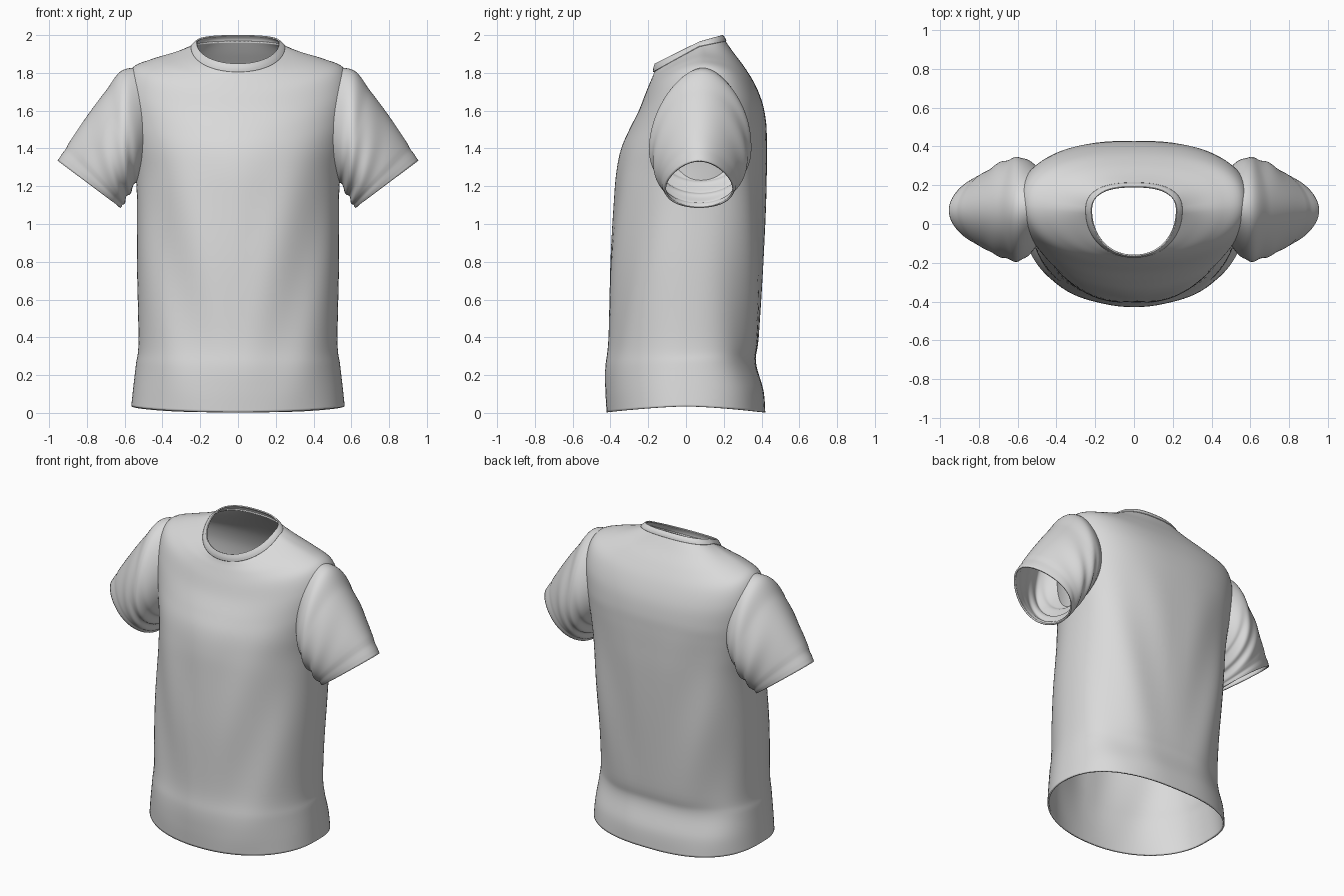
import bpy
from math import sin, cos, pi

if "Cube" in bpy.data.objects:
    bpy.data.objects.remove(bpy.data.objects["Cube"])

cloth = bpy.data.materials.new("grey cloth")
cloth.use_nodes = True
GREY = (0.7, 0.7, 0.7, 1)
cloth.diffuse_color = GREY
cloth.node_tree.nodes["Principled BSDF"].inputs["Base Color"].default_value = GREY


def smooth_rows(rows, steps):
    """Fill in rows between the key rows with a Catmull-Rom curve."""
    out = []
    last = len(rows) - 1
    for i in range(last):
        a, b, c, d = (rows[max(0, min(last, i + k))] for k in (-1, 0, 1, 2))
        for s in range(steps):
            u = s / steps
            out.append([q + u / 2 * (r - p + u * (2*p - 5*q + 4*r - t + u * (3*(q - r) + t - p)))
                        for p, q, r, t in zip(a, b, c, d)])
    return out + [list(rows[-1])]


def loft(name, rows, point, sides, thick, offset=-1, keep=None):
    """Skin closed rings, one per row, and give the cloth a thickness."""
    n = len(rows)
    verts = [point(row, 2 * pi * j / sides, i / (n - 1)) for i, row in enumerate(rows) for j in range(sides)]
    faces = []
    for i in range(n - 1):
        for j in range(sides):
            k = (j + 1) % sides
            f = (i*sides + j, i*sides + k, (i + 1)*sides + k, (i + 1)*sides + j)
            if keep is None or keep(verts[f[0]]):
                faces.append(f)
    mesh = bpy.data.meshes.new(name)
    mesh.from_pydata(verts, [], faces)
    mesh.materials.append(cloth)
    obj = bpy.data.objects.new(name, mesh)
    bpy.context.collection.objects.link(obj)
    for p in mesh.polygons:
        p.use_smooth = True
    mod = obj.modifiers.new("thickness", "SOLIDIFY")
    mod.thickness, mod.offset = thick, offset
    return obj


def ring_point(row, t, u):
    """Ring through a front, side and back point; g rounds the shoulder crest."""
    yf, zf, yb, zb, xs, ys, zs, g = row
    front = cos(t) > 0
    e = 0.95 if front else 0.8
    f = abs(cos(t)) ** e
    x = xs * abs(sin(t)) ** e * (1 if sin(t) > 0 else -1)
    y, z = (yf, zf) if front else (yb, zb)
    return (x, ys + (y - ys) * f, zs + (z - zs) * f ** g)


def body_point(row, t, u):
    """Torso ring with soft drapes running down from the armpits."""
    x, y, z = ring_point(row, t, u)
    fade = max(0, sin(pi * min(1, z / 1.5))) * abs(sin(2 * t))
    return (x, y + 0.012 * fade * sin(16 * abs(x) - 5 * z), z)


# Torso: front y z, back y z, side x y z, crest roundness
body = [
    (-.42, .003, .42, .003, .565, 0, .035, 1.5),
    (-.427, .12, .41, .12, .555, 0, .13, 1.5),
    (-.427, .24, .37, .27, .54, 0, .26, 1),
    (-.41, .4, .385, .4, .527, 0, .38, 1),
    (-.40, .8, .41, .8, .535, .03, .8, 1),
    (-.382, 1.12, .425, 1.15, .535, .06, 1.13, 1),
    (-.368, 1.28, .428, 1.33, .545, .09, 1.28, 1),
    (-.343, 1.4, .428, 1.45, .565, .1, 1.41, 1),
    (-.30, 1.5, .424, 1.54, .585, .1, 1.55, 1.3),
    (-.25, 1.6, .405, 1.64, .595, .1, 1.71, 1.6),
    (-.215, 1.69, .365, 1.74, .56, .1, 1.825, 1.7),
    (-.19, 1.75, .31, 1.83, .46, .09, 1.872, 1.6),
    (-.175, 1.785, .25, 1.91, .34, .08, 1.908, 1.3),
    (-.167, 1.81, .208, 1.97, .245, .07, 1.94, 1),
]
# Armholes are left open inside the sleeves
loft("shirt_body", smooth_rows(body, 6), body_point, 96, 0.01,
     keep=lambda v: not (abs(v[0]) > 0.555 and 1.36 < v[2] < 1.62))

# Neck band, nearly flush with the torso
collar = [
    (-.17, 1.805, .21, 1.967, .247, .07, 1.938, 1),
    (-.169, 1.825, .204, 1.983, .235, .07, 1.95, 1),
    (-.162, 1.848, .191, 1.998, .218, .07, 1.962, 1),
]
loft("neck_band", smooth_rows(collar, 4), ring_point, 96, 0.008, 0)

# Sleeve: top x z, bottom x z, front y, back y
sleeve = [
    (.47, 1.825, .46, 1.30, -.06, .26),
    (.61, 1.815, .52, 1.25, -.165, .33),
    (.70, 1.705, .55, 1.20, -.185, .335),
    (.79, 1.585, .58, 1.155, -.17, .32),
    (.875, 1.46, .60, 1.115, -.145, .285),
    (.955, 1.335, .62, 1.085, -.11, .25),
]
for side, name in ((1, "left_sleeve"), (-1, "right_sleeve")):
    def sleeve_point(row, t, u, side=side):
        xt, zt, xb, zb, yf, yb = row
        # Folds gather under the arm and fade at the shoulder and the cuff
        under = (1 - cos(t)) / 2
        w = 1 + 0.035 * sin(pi * u) * under * sin(22 * u + 4 * cos(t))
        # Stitched groove above the cuff
        if 0.87 < u < 0.91:
            w -= 0.012
        # Narrower along the top of the arm than beneath it
        c, s = cos(t) * w / 2, sin(t) * w / 2 * (1 - 0.22 * cos(t))
        x = (xt + xb) / 2 + (xt - xb) * c
        z = (zt + zb) / 2 + (zt - zb) * c
        return (side * x, (yf + yb) / 2 - side * (yb - yf) * s, z)
    loft(name, smooth_rows(sleeve, 8), sleeve_point, 64, 0.01)
